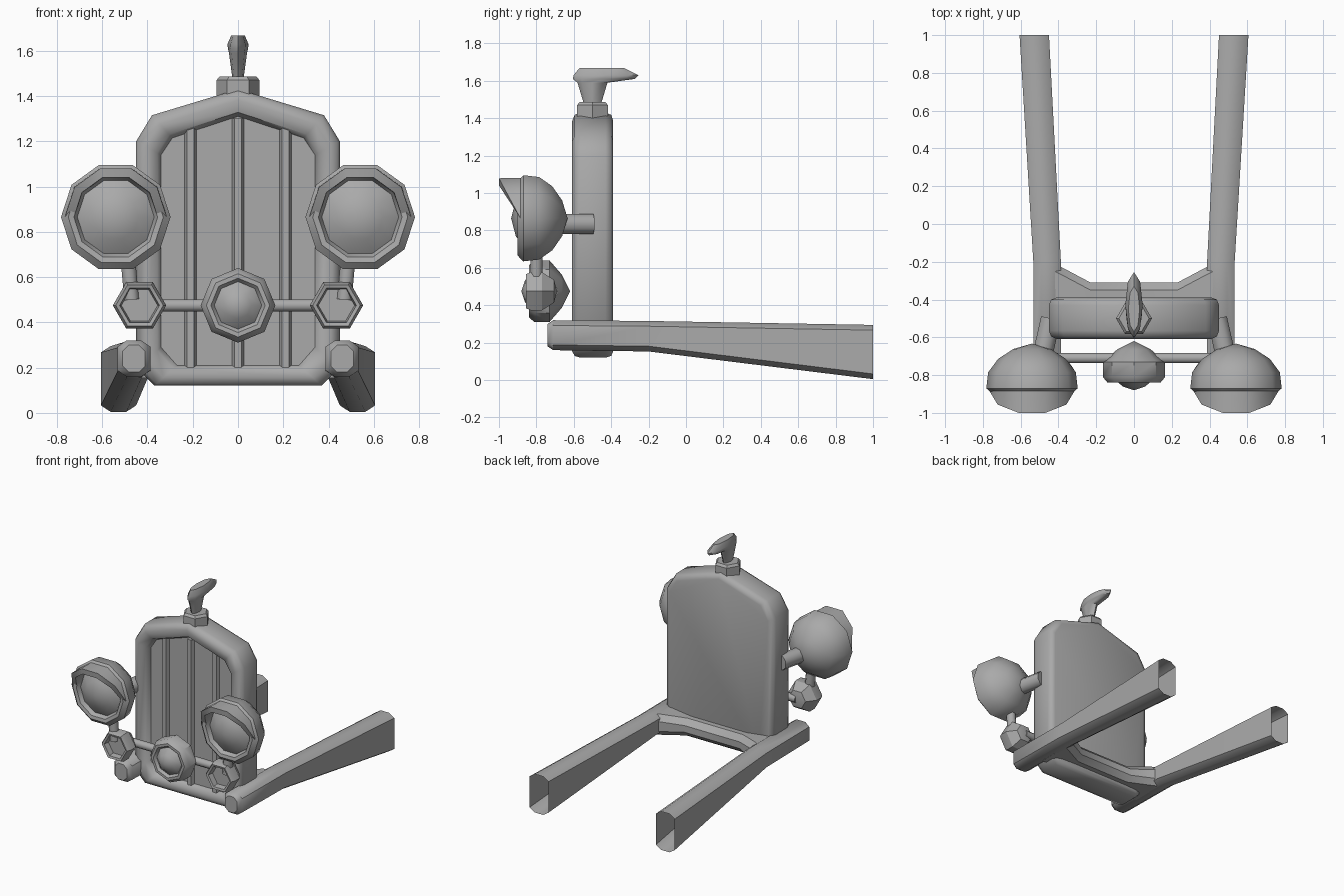
import bpy, bmesh, math
from mathutils import Vector

cube = bpy.data.objects.get("Cube")
if cube:
    bpy.data.objects.remove(cube, do_unlink=True)

grey = bpy.data.materials.new("plain grey")
grey.use_nodes = True
GREY = (0.4, 0.4, 0.4, 1)
grey.diffuse_color = GREY
grey.node_tree.nodes["Principled BSDF"].inputs["Base Color"].default_value = GREY


def loft(name, rings, caps=(True, True), angle=40):
    """Skin a list of equal-length closed rings."""
    bm = bmesh.new()
    rows = [[bm.verts.new(p) for p in ring] for ring in rings]
    n = len(rows[0])
    for a, b in zip(rows, rows[1:]):
        for i in range(n):
            j = (i + 1) % n
            bm.faces.new((a[i], a[j], b[j], b[i]))
    for row, cap in zip((rows[0], rows[-1]), caps):
        if cap:
            bm.faces.new(row)
    bmesh.ops.remove_doubles(bm, verts=bm.verts, dist=1e-5)
    bmesh.ops.recalc_face_normals(bm, faces=bm.faces)
    mesh = bpy.data.meshes.new(name)
    bm.to_mesh(mesh)
    bm.free()
    mesh.materials.append(grey)
    obj = bpy.data.objects.new(name, mesh)
    bpy.context.collection.objects.link(obj)
    bpy.ops.object.select_all(action='DESELECT')
    obj.select_set(True)
    bpy.context.view_layer.objects.active = obj
    bpy.ops.object.shade_smooth_by_angle(angle=math.radians(angle))
    return obj


def lamp(name, x, z, profile, sides, angle=40):
    """Turn (radius, y) pairs about a front-to-back axis."""
    turns = [2 * math.pi * i / sides for i in range(sides)]
    rings = [[(x + r * math.cos(t), y, z + r * math.sin(t)) for t in turns] for r, y in profile]
    return loft(name, rings, (False, False), angle)


def tube(name, a, b, r, sides=8, angle=50):
    a, b = Vector(a), Vector(b)
    q = (b - a).to_track_quat('Z', 'Y')
    turns = [2 * math.pi * (i + 0.5) / sides for i in range(sides)]
    rim = [q @ Vector((r * math.cos(t), r * math.sin(t), 0)) for t in turns]
    return loft(name, [[a + v for v in rim], [b + v for v in rim]], angle=angle)


def flat_ring(cy, rx, ry, z, sides):
    turns = [2 * math.pi * i / sides for i in range(sides)]
    return [(rx * math.cos(t), cy + ry * math.sin(t), z) for t in turns]


# Radiator shell with a recessed front panel
OUTER = [(0.37, 0.12), (0.45, 0.2), (0.45, 1.2), (0.38, 1.315), (0, 1.43)]
INNER = [(0.27, 0.21), (0.34, 0.29), (0.34, 1.14), (0.29, 1.215), (0, 1.31)]


def shell_ring(t, y):
    half = [(a + (c - a) * t, y, b + (d - b) * t) for (a, b), (c, d) in zip(OUTER, INNER)]
    return half + [(-x, y, z) for x, y, z in half[-2::-1]]


loft("radiator_shell", [shell_ring(t, y) for t, y in (
    (1, -0.555), (0.85, -0.595), (0.4, -0.61), (0.1, -0.595), (0, -0.565),
    (0, -0.43), (0.1, -0.4), (0.35, -0.39))], angle=50)

# Upright grille bars
for label, x in (("left", 0.21), ("middle", 0), ("right", -0.21)):
    top = 1.3 if x == 0 else 1.27
    section = [(-0.028, -0.55), (-0.015, -0.58), (0.015, -0.58), (0.028, -0.55)]
    loft(label + "_grille_bar", [[(x + u, y, z) for u, y in section] for z in (0.2, top)])

# Filler cap and swept ornament
loft("filler_cap", [flat_ring(-0.5, r, r, z, 6) for r, z in
                    ((0.095, 1.37), (0.095, 1.47), (0.08, 1.487))], angle=30)
loft("hood_ornament", [flat_ring(cy, rx, ry, z, 8) for cy, rx, ry, z in (
    (-0.5, 0.025, 0.047, 1.48), (-0.5, 0.04, 0.08, 1.59), (-0.44, 0.045, 0.165, 1.61),
    (-0.428, 0.046, 0.173, 1.63), (-0.45, 0.03, 0.12, 1.668))])


# Chassis rails, open at the back
def rail_ring(s, y, xc, hw, zb, zt):
    f, c = hw * 0.45, 0.028
    half = [(f, zb), (hw, zb + c), (hw, zt - c), (f, zt)]
    pts = half + [(-u, z) for u, z in half[::-1]]
    return [(s * (xc + u), y, z) for u, z in pts]


for side, s in (("left", 1), ("right", -1)):
    loft(side + "_chassis_rail", [rail_ring(s, *v) for v in (
        (-0.74, 0.46, 0.05, 0.18, 0.30), (-0.71, 0.46, 0.073, 0.16, 0.32),
        (-0.2, 0.46, 0.073, 0.153, 0.316), (1, 0.528, 0.078, 0.005, 0.295))], (True, False))

    # Headlight bowl, rim and domed lens
    hx, hz = 0.54 * s, 0.865
    lamp(side + "_headlight", hx, hz, (
        (0, -0.633), (0.1, -0.662), (0.18, -0.715), (0.232, -0.785), (0.242, -0.87),
        (0.21, -0.9), (0.185, -0.895), (0.17, -0.865), (0.1, -0.91), (0, -0.935)), 10)

    # Visor over the upper half of the rim
    hood = []
    for i in range(6):
        t = math.pi * i / 5
        front = -0.885 - 0.115 * min(1, math.sin(t) / 0.95)
        hood.append([(hx + r * math.cos(t), y, hz + r * math.sin(t)) for r, y in
                     ((0.227, -0.86), (0.225, front), (0.185, front), (0.18, -0.86))])
    loft(side + "_headlight_visor", hood)

    # Supports and small lower lamp
    tube(side + "_headlight_arm", (0.44 * s, -0.5, 0.835), (0.49 * s, -0.72, 0.835), 0.057)
    tube(side + "_lower_lamp_post", (0.47 * s, -0.8, 0.5), (0.49 * s, -0.8, 0.72), 0.035)
    lamp(side + "_lower_lamp", 0.435 * s, 0.475, (
        (0, -0.69), (0.07, -0.705), (0.118, -0.77), (0.118, -0.83), (0.105, -0.855),
        (0.088, -0.85), (0.08, -0.81), (0, -0.81)), 6, 30)

# Middle lamp on its crossbar
tube("lamp_crossbar", (-0.43, -0.71, 0.475), (0.43, -0.71, 0.475), 0.029)
lamp("middle_lamp", 0, 0.475, (
    (0, -0.62), (0.09, -0.665), (0.165, -0.73), (0.165, -0.81), (0.14, -0.84),
    (0.12, -0.84), (0.105, -0.82), (0.06, -0.86), (0, -0.88)), 8)


# Cross member flaring into the rails
def beam_ring(x, back, zb, zt):
    return [(x, -0.5, zb), (x, back - 0.04, zb), (x, back, zb + 0.04),
            (x, back, zt - 0.04), (x, back - 0.04, zt), (x, -0.5, zt)]


loft("cross_member", [beam_ring(*v) for v in (
    (-0.44, -0.2, 0.155, 0.31), (-0.39, -0.225, 0.155, 0.31), (-0.23, -0.31, 0.16, 0.29),
    (0.23, -0.31, 0.16, 0.29), (0.39, -0.225, 0.155, 0.31), (0.44, -0.2, 0.155, 0.31))])
